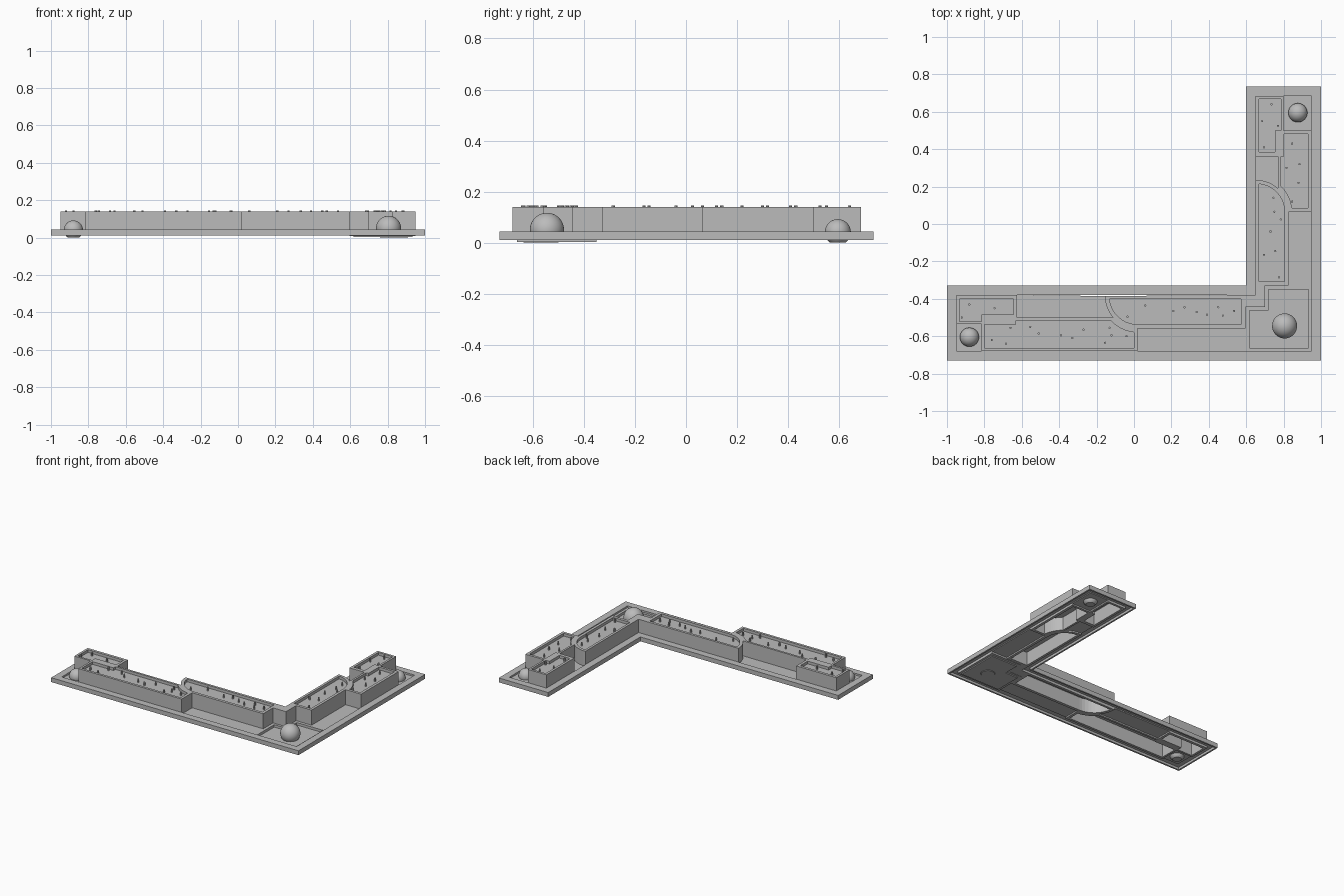
import bpy, bmesh, math

if "Cube" in bpy.data.objects:
    bpy.data.objects.remove(bpy.data.objects["Cube"])

grey = bpy.data.materials.new("plain_grey")
grey.diffuse_color = (0.5, 0.5, 0.5, 1)
grey.use_nodes = True
grey.node_tree.nodes["Principled BSDF"].inputs["Base Color"].default_value = grey.diffuse_color


def add(name, bm):
    me = bpy.data.meshes.new(name)
    bm.to_mesh(me)
    bm.free()
    me.materials.append(grey)
    ob = bpy.data.objects.new(name, me)
    bpy.context.collection.objects.link(ob)
    return ob


def plate(name, loops, z0, z1):
    """Extrude a flat outline (first loop) with holes (other loops) from z0 to z1."""
    cu = bpy.data.curves.new(name, 'CURVE')
    cu.dimensions = '2D'
    cu.fill_mode = 'BOTH'
    cu.extrude = (z1 - z0) / 2
    for pts in loops:
        sp = cu.splines.new('POLY')
        sp.points.add(len(pts) - 1)
        for p, (x, y) in zip(sp.points, pts):
            p.co = (x, y, 0, 1)
        sp.use_cyclic_u = True
    tmp = bpy.data.objects.new("outline_helper", cu)
    bpy.context.collection.objects.link(tmp)
    dg = bpy.context.evaluated_depsgraph_get()
    me = bpy.data.meshes.new_from_object(tmp.evaluated_get(dg))
    bpy.data.objects.remove(tmp)
    bm = bmesh.new()
    bm.from_mesh(me)
    bmesh.ops.remove_doubles(bm, verts=bm.verts, dist=1e-5)
    bmesh.ops.recalc_face_normals(bm, faces=bm.faces)
    bmesh.ops.translate(bm, vec=(0, 0, (z0 + z1) / 2), verts=bm.verts)
    for f in bm.faces:
        f.smooth = False
    return add(name, bm)


def rect(x0, y0, x1, y1):
    return [(x0, y0), (x1, y0), (x1, y1), (x0, y1)]


def arc(c, r, a0, a1, n=10):
    return [(c[0] + r * math.cos(math.radians(a0 + (a1 - a0) * i / n)),
             c[1] + r * math.sin(math.radians(a0 + (a1 - a0) * i / n))) for i in range(n + 1)]


def ell(d):
    """L-shaped outline, inset by d."""
    return [(-1 + d, -.73 + d), (1 - d, -.73 + d), (1 - d, .735 - d),
            (.6 + d, .735 - d), (.6 + d, -.33 - d), (-1 + d, -.33 - d)]


CH, CV = (.02, -.385), (.655, .065)          # centres of the curved walls

# Frame: flat rim with a thin skirt
plate("frame_rim", [ell(0), ell(.05)], .028, .043)
plate("frame_skirt", [ell(0), ell(.012)], .011, .028)

# Planter openings
long_arm = {
    "end_planter_left": [(-.933, -.4), (-.645, -.4), (-.645, -.485), (-.815, -.485),
                         (-.815, -.52), (-.933, -.52)],
    "long_planter": [(-.8, -.662), (0, -.662)] + arc(CH, .195, 264, 222)
                    + [(-.63, -.515), (-.63, -.537), (-.8, -.537)],
    "curved_planter_left": arc(CH, .152, 186, 270) + [(.573, -.537), (.573, -.4)],
}
short_arm = {
    "end_planter_back": [(.668, .668), (.785, .668), (.785, .5), (.755, .5),
                         (.755, .385), (.668, .385)],
    "side_planter": arc(CV, .19, 47, 6) + [(.93, .085), (.93, .482), (.803, .482),
                                           (.803, .36), (.785, .36)],
    "curved_planter_right": arc(CV, .15, 85, 0) + [(.805, -.307), (.668, -.307)],
}
openings = {**long_arm, **short_arm}

# Raised walls: one outline around both arms
outline = ([(-.815, -.68), (.02, -.68), (.02, -.558), (.595, -.558), (.595, -.445),
            (.7, -.445), (.7, -.328), (.825, -.328), (.825, .065), (.95, .065),
            (.95, .5), (.8, .5), (.8, .685), (.65, .685), (.65, .36), (.77, .36)]
           + arc(CV, .17, 47.5, 90)
           + [(.65, .235), (.65, -.38)]
           + arc(CH, .175, 180, 221)
           + [(-.625, -.5), (-.625, -.38), (-.95, -.38), (-.95, -.535), (-.815, -.535)])
plate("planter_walls", [outline] + list(openings.values()), .012, .14)
for name, pts in openings.items():
    plate(name + "_floor", [pts], .11, .12)

# Low floors between the planters
pockets = {
    "front_ledge": rect(.02, -.68, .595, -.558),
    "right_ledge": rect(.825, -.328, .95, .065),
    "left_light_floor": rect(-.95, -.68, -.815, -.535),
    "back_light_floor": rect(.8, .5, .95, .685),
    "inner_ledge_left": arc(CH, .175, 180, 221) + [(-.625, -.5), (-.625, -.38)],
    "inner_ledge_back": arc(CV, .17, 90, 47.5) + [(.77, .36), (.65, .36), (.65, .235)],
}
for name, pts in pockets.items():
    plate(name, [pts], .022, .03)

# Sunken corner tray
corner = [(.595, -.68), (.95, -.68), (.95, -.328), (.7, -.328), (.7, -.445), (.595, -.445)]
tray = [(.617, -.662), (.932, -.662), (.932, -.35), (.72, -.35), (.72, -.463), (.617, -.463)]
plate("corner_border", [corner, tray], .01, .03)
plate("corner_tray", [tray], .003, .012)

# Domes, trimmed flat at the bottom
for name, x, y, z, r in (("corner_dome", .805, -.545, .05, .067),
                         ("left_dome", -.88, -.605, .041, .051),
                         ("back_dome", .876, .595, .041, .051)):
    bm = bmesh.new()
    bmesh.ops.create_uvsphere(bm, u_segments=32, v_segments=20, radius=r)
    bmesh.ops.translate(bm, vec=(x, y, z), verts=bm.verts)
    for f in bm.faces:
        f.smooth = True
    cut = bmesh.ops.bisect_plane(bm, geom=bm.verts[:] + bm.edges[:] + bm.faces[:],
                                 plane_co=(0, 0, 0), plane_no=(0, 0, 1), clear_inner=True)
    rim = [e for e in cut["geom_cut"] if isinstance(e, bmesh.types.BMEdge)]
    for f in bmesh.ops.contextual_create(bm, geom=rim)["faces"]:
        f.smooth = False
    add(name, bm)

# Tiny stems standing on the planter floors
left_stems = [(-.88, -.43), (-.92, -.5), (-.745, -.45), (-.76, -.62), (-.685, -.64),
              (-.66, -.555), (-.555, -.55), (-.51, -.585), (-.39, -.595), (-.33, -.61),
              (-.27, -.565), (-.13, -.555), (-.12, -.595), (-.155, -.635), (-.04, -.6),
              (-.035, -.495), (.06, -.435), (.21, -.465), (.27, -.445), (.335, -.47),
              (.39, -.485), (.45, -.445), (.475, -.49), (.535, -.465)]
right_stems = [(.735, .64), (.685, .55), (.77, .525), (.695, .41), (.845, .43),
               (.815, .3), (.885, .32), (.88, .22), (.845, .12), (.745, .14),
               (.75, .065), (.785, .025), (.73, -.04), (.755, -.145), (.695, -.165),
               (.775, -.285)]
for name, spots in (("left_stems", left_stems), ("right_stems", right_stems)):
    bm = bmesh.new()
    for x, y in spots:
        v = bmesh.ops.create_cone(bm, cap_ends=True, segments=8, radius1=.006,
                                  radius2=.006, depth=.026)["verts"]
        bmesh.ops.translate(bm, vec=(x, y, .132), verts=v)
    add(name, bm)
